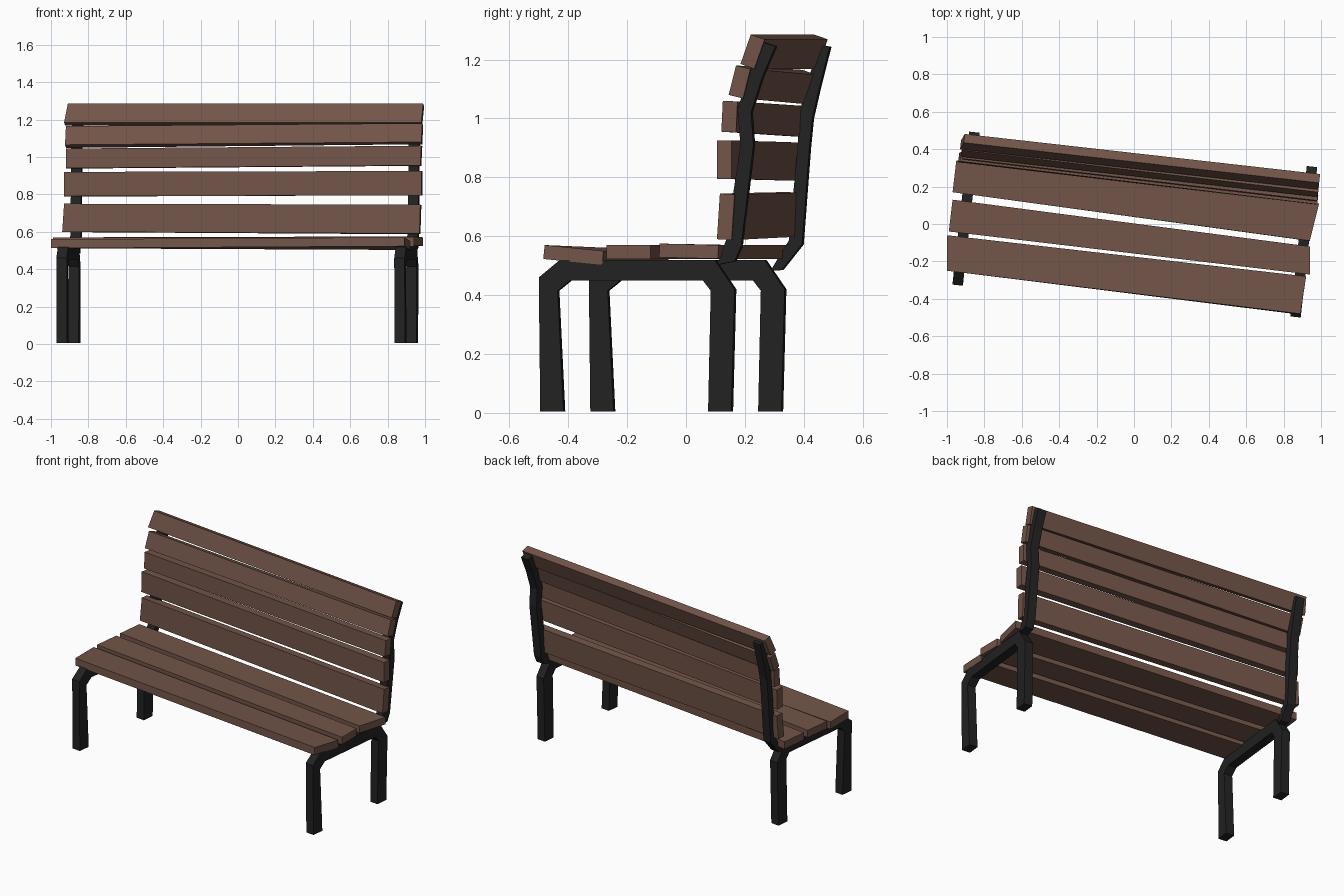
import bpy, bmesh
from mathutils import Vector

if "Cube" in bpy.data.objects:
    bpy.data.objects.remove(bpy.data.objects["Cube"])

SKEW = 0.11  # whole bench is turned slightly: x drifts with depth


def material(name, rgb):
    m = bpy.data.materials.new(name)
    m.diffuse_color = (*rgb, 1)
    m.use_nodes = True
    m.node_tree.nodes["Principled BSDF"].inputs["Base Color"].default_value = m.diffuse_color
    return m


WOOD = material("brown wood", (0.17, 0.09, 0.065))
IRON = material("black iron", (0.016, 0.016, 0.016))


def loft(name, ring_a, ring_b, mat):
    """Solid between two matching closed rings."""
    bm = bmesh.new()
    a = [bm.verts.new(p) for p in ring_a]
    b = [bm.verts.new(p) for p in ring_b]
    n = len(a)
    bm.faces.new(a)
    bm.faces.new(b[::-1])
    for i in range(n):
        bm.faces.new((a[i], b[i], b[(i + 1) % n], a[(i + 1) % n]))
    bmesh.ops.recalc_face_normals(bm, faces=bm.faces)
    me = bpy.data.meshes.new(name)
    bm.to_mesh(me)
    bm.free()
    me.materials.append(mat)
    ob = bpy.data.objects.new(name, me)
    bpy.context.collection.objects.link(ob)


def slat_end(p, q, t):
    """End section of a plank: outer face edge p-q, thickness t behind it."""
    p, q = Vector(p), Vector(q)
    d = (q - p).normalized()
    off = Vector((SKEW * d.z, d.z, -d.y)) * t
    return [p, q, q + off, p + off]


def slat(name, lp, lq, rp, rq, t):
    loft(name, slat_end(lp, lq, t), slat_end(rp, rq, t), WOOD)


def bar(name, outline, x0, shift=0.0, width=0.056):
    """Side profile (y, z) extruded across the bench."""
    rings = []
    for s in (-0.5, 0.5):
        w = s * width
        rings.append([(x0 + SKEW * (y + shift) + w, y + shift - SKEW * w, z)
                      for y, z in outline])
    loft(name, rings[0], rings[1], IRON)


# seat planks
seat = [
    ((-1.0, -.25, .56), (-1.0, -.06, .56), (.89, -.48, .57), (.92, -.28, .55)),
    ((-.99, -.04, .57), (-.97, .13, .57), (.94, -.27, .57), (.94, -.12, .57)),
    ((-.97, .17, .57), (-.95, .34, .57), (.94, -.09, .575), (.99, .11, .57)),
]
for i, s in enumerate(seat):
    slat(f"seat_plank_{i + 1}", *s, 0.048)

# backrest planks, lowest first
back = [
    ((-.94, .33, .60), (-.93, .335, .75), (.97, .105, .59), (.975, .115, .745)),
    ((-.93, .33, .79), (-.93, .335, .92), (.98, .105, .795), (.98, .105, .925)),
    ((-.92, .345, .94), (-.92, .35, 1.045), (.975, .12, .955), (.98, .125, 1.06)),
    ((-.925, .36, 1.065), (-.92, .395, 1.165), (.98, .145, 1.08), (.985, .17, 1.18)),
    ((-.93, .40, 1.185), (-.91, .435, 1.285), (.98, .185, 1.185), (.99, .22, 1.285)),
]
for i, s in enumerate(back):
    slat(f"back_plank_{i + 1}", *s, 0.05)

# leg frames: one bent bar per side
legs = [(-.492, .005), (-.497, .46), (-.425, .52), (.10, .52), (.168, .42),
        (.157, .005), (.078, .005), (.087, .415), (.06, .45), (-.39, .45),
        (-.433, .415), (-.413, .005)]
bar("leg_frame_right", legs, .918)
bar("leg_frame_left", legs, -.907, .17)

# bent back posts
post_right = [(.11, .503), (.14, .59), (.188, .91), (.178, 1.03), (.222, 1.17),
              (.268, 1.258), (.307, 1.245), (.262, 1.14), (.224, 1.02),
              (.232, .91), (.19, .565), (.168, .515)]
post_left = [(.29, .483), (.352, .585), (.382, .90), (.388, 1.02), (.42, 1.14),
             (.457, 1.25), (.491, 1.243), (.455, 1.10), (.432, 1.0),
             (.422, .90), (.397, .572), (.328, .485)]
bar("back_post_right", post_right, .918)
bar("back_post_left", post_left, -.907)
